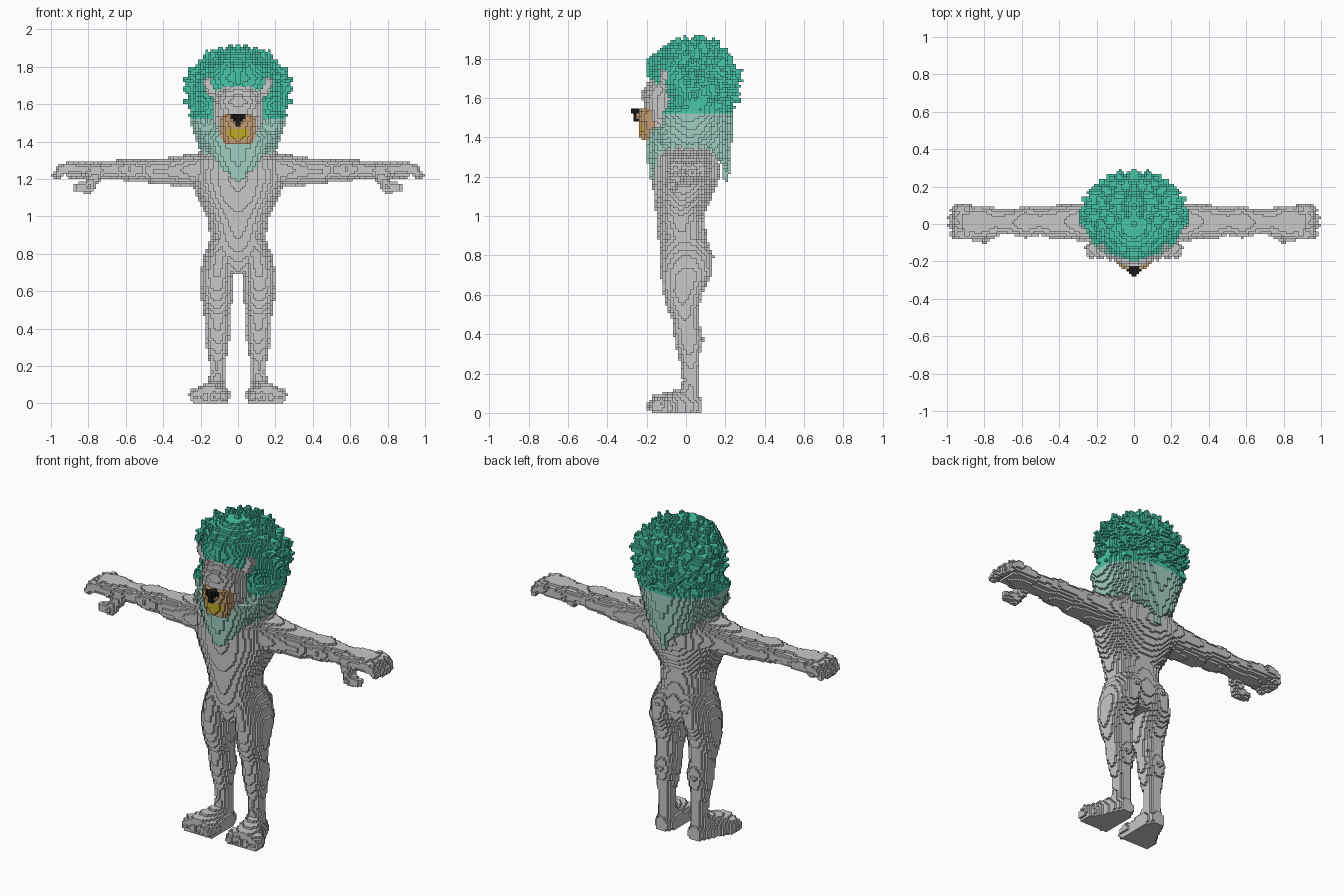
import bpy
import math
import random
from mathutils import Vector

random.seed(4)
STEP = 2 / 150          # edge of one little cube
cells = {}              # (i, j, k) -> part name; later parts replace earlier ones

cube = bpy.data.objects.get("Cube")
if cube:
    bpy.data.objects.remove(cube)


def make_material(name, rgb):
    mat = bpy.data.materials.new(name)
    mat.use_nodes = True
    colour = (*rgb, 1)
    mat.diffuse_color = colour
    mat.node_tree.nodes["Principled BSDF"].inputs["Base Color"].default_value = colour
    return mat


grey = make_material("grey fur", (0.58, 0.58, 0.58))
teal = make_material("teal hair", (0.065, 0.56, 0.39))
pale = make_material("pale teal hair", (0.35, 0.61, 0.53))
tan = make_material("tan muzzle", (0.55, 0.35, 0.17))
yellow = make_material("yellow mouth", (0.52, 0.40, 0.02))
black = make_material("black nose", (0.01, 0.01, 0.01))


# ---- Block sculpting helpers; everything is mirrored across x ----
def index_range(low, high):
    return range(math.floor(low / STEP), math.ceil(high / STEP) + 1)


def centre(i):
    return (i + 0.5) * STEP


def paint(part, i, j, k):
    if k >= 0:
        cells[i, j, k] = part
        cells[-1 - i, j, k] = part


def loft(part, axis, sections):
    """Stack ellipses along an axis: (position, centre u, centre v, radius u, radius v)."""
    u_axis, v_axis = [a for a in range(3) if a != axis]
    for start, end in zip(sections, sections[1:]):
        for n in index_range(start[0], end[0]):
            t = (centre(n) - start[0]) / (end[0] - start[0])
            if not 0 <= t < 1:
                continue
            cu, cv, ru, rv = [a + (b - a) * t for a, b in zip(start[1:], end[1:])]
            for p in index_range(cu - ru, cu + ru):
                for q in index_range(cv - rv, cv + rv):
                    if ((centre(p) - cu) / ru) ** 2 + ((centre(q) - cv) / rv) ** 2 <= 1:
                        cell = [n, n, n]
                        cell[u_axis], cell[v_axis] = p, q
                        paint(part, *cell)


def capsule(part, a, b, ra, rb):
    """Tapered round limb from a to b."""
    a, b = Vector(a), Vector(b)
    line = b - a
    big = max(ra, rb)
    spans = [index_range(min(a[n], b[n]) - big, max(a[n], b[n]) + big) for n in range(3)]
    for i in spans[0]:
        for j in spans[1]:
            for k in spans[2]:
                p = Vector((centre(i), centre(j), centre(k)))
                t = max(0, min(1, (p - a).dot(line) / max(line.length_squared, STEP ** 3)))
                if (p - a - line * t).length <= ra + (rb - ra) * t:
                    paint(part, i, j, k)


# ---- Torso, from crotch to neck ----
loft("torso", 2, [
    (.70, 0, 0, .06, .10), (.80, 0, 0, .14, .125), (.88, 0, -.015, .148, .125),
    (1, 0, -.03, .165, .12), (1.1, 0, -.015, .215, .15), (1.2, 0, 0, .26, .17),
    (1.3, 0, 0, .25, .165), (1.36, 0, .02, .19, .13), (1.4, 0, .02, .12, .1)])

# ---- Legs, with heels, soles and toes ----
loft("legs", 2, [
    (.06, .11, .015, .05, .055), (.16, .11, .025, .042, .045), (.22, .11, .025, .043, .046),
    (.3, .11, .015, .058, .058), (.38, .11, .015, .07, .075), (.46, .11, 0, .068, .068),
    (.54, .112, -.015, .08, .085), (.62, .115, -.015, .087, .105), (.7, .112, 0, .09, .13),
    (.8, .095, .005, .085, .137), (.88, .08, -.01, .068, .11)])
loft("feet", 1, [
    (-.17, .15, .03, .1, .06), (-.1, .145, .03, .095, .075),
    (-.03, .12, .03, .07, .095), (.03, .11, .03, .06, .085), (.075, .11, .03, .04, .05)])
for toe in range(4):
    x = .075 + toe * .05
    capsule("feet", (x, -.13, .045), (x, -.17 + toe * .006, .035), .036, .03)

# ---- Arms, hands, fingers and thumbs ----
loft("arms", 0, [
    (.16, .015, 1.25, .12, .1), (.28, .01, 1.245, .1, .085), (.38, .015, 1.24, .09, .072),
    (.45, .01, 1.24, .085, .07), (.5, .015, 1.245, .075, .06), (.58, .01, 1.25, .085, .062),
    (.66, .01, 1.25, .065, .048), (.74, .01, 1.245, .07, .045)])
loft("hands", 0, [
    (.72, .01, 1.245, .07, .042), (.82, .01, 1.25, .09, .05), (.92, .01, 1.25, .085, .042)])
for finger in range(4):
    y = -.055 + finger * .044
    tip = .978 - abs(finger - 1.5) * .012
    capsule("hands", (.89, y, 1.26), (.94, y, 1.25), .03, .028)
    capsule("hands", (.94, y, 1.25), (tip, y, 1.22), .028, .022)
capsule("hands", (.77, -.045, 1.21), (.8, -.07, 1.155), .035, .032)
capsule("hands", (.8, -.07, 1.155), (.855, -.07, 1.155), .033, .024)

# ---- Mane core ----
loft("mane", 2, [
    (1.3, 0, .02, .12, .17), (1.36, 0, .02, .19, .19), (1.42, 0, .025, .23, .19),
    (1.52, 0, .05, .25, .18), (1.6, 0, .065, .26, .17), (1.68, 0, .03, .25, .2),
    (1.74, 0, .01, .22, .2), (1.8, 0, 0, .19, .17), (1.86, 0, 0, .12, .12),
    (1.89, 0, 0, .06, .07)])

# ---- Hanging strands, longest at the middle of the chest and back ----
STRANDS = 26
for n in range(STRANDS):
    angle = math.pi * (n / (STRANDS - 1) - .5)
    x, y = .225 * math.cos(angle), .02 + .19 * math.sin(angle)
    low = 1.2 + .75 * x + random.uniform(-.015, .03)
    top = 1.42 if y < -.1 else 1.52
    capsule("mane", (x, y, top), (x * .85, y - .005, low), .036, .014)

# ---- Pointed tufts spread evenly over the crown and back ----
TUFTS = 150
heart = Vector((0, .05, 1.66))
for n in range(TUFTS):
    up = 1 - 2 * (n + .5) / TUFTS
    turn = n * math.pi * (3 - math.sqrt(5))
    ring = math.sqrt(1 - up * up)
    way = Vector((abs(ring * math.cos(turn)), ring * math.sin(turn), up))
    if up < -.5 or (way.y < -.35 and up < .35):
        continue
    reach = Vector((way.x * .27, way.y * .215, way.z * .24))
    length = random.uniform(1.02, 1.13)
    capsule("mane", heart + reach * .78, heart + reach * length, .05, .008)

# ---- Fringe over the forehead ----
capsule("mane", (0, -.15, 1.78), (0, -.165, 1.71), .05, .03)
capsule("mane", (.06, -.12, 1.79), (.07, -.145, 1.72), .05, .03)

# ---- Face, brow and ears ----
loft("face", 2, [
    (1.44, 0, -.11, .11, .08), (1.5, 0, -.12, .13, .09), (1.6, 0, -.125, .13, .095),
    (1.66, 0, -.11, .125, .095), (1.7, 0, -.1, .08, .08)])
loft("brow", 2, [
    (1.585, 0, -.14, .11, .07), (1.6, 0, -.15, .125, .08), (1.645, 0, -.14, .12, .08)])
capsule("ears", (.135, -.1, 1.67), (.155, -.105, 1.715), .034, .034)

# ---- Muzzle, mouth and nose ----
loft("muzzle", 2, [
    (1.385, 0, -.18, .07, .05), (1.41, 0, -.175, .085, .06), (1.47, 0, -.17, .1, .07),
    (1.52, 0, -.17, .1, .085), (1.55, 0, -.17, .07, .08)])
loft("mouth", 2, [(1.42, 0, -.195, .05, .05), (1.465, 0, -.195, .065, .05)])
loft("nose", 2, [
    (1.475, 0, -.245, .014, .016), (1.505, 0, -.245, .018, .02),
    (1.525, 0, -.245, .036, .03), (1.55, 0, -.245, .036, .03)])

# The mane turns pale below the cheeks
for cell, part in cells.items():
    if part == "mane" and centre(cell[2]) < 1.52:
        cells[cell] = "lower_mane"

PARTS = {
    "torso": grey, "legs": grey, "feet": grey, "arms": grey, "hands": grey,
    "mane": teal, "lower_mane": pale, "face": grey, "brow": grey, "ears": grey,
    "muzzle": tan, "mouth": yellow, "nose": black}
CORNERS = [(0, 0), (1, 0), (1, 1), (0, 1)]


# ---- Turn the exposed cube sides of each part into a mesh ----
def build(part, material):
    verts, faces = {}, []
    for cell in [c for c, owner in cells.items() if owner == part]:
        for axis in range(3):
            for side in (0, 1):
                neighbour = list(cell)
                neighbour[axis] += 2 * side - 1
                if tuple(neighbour) in cells:
                    continue
                face = []
                for u, v in CORNERS if side else reversed(CORNERS):
                    corner = list(cell)
                    corner[axis] += side
                    corner[(axis + 1) % 3] += u
                    corner[(axis + 2) % 3] += v
                    face.append(verts.setdefault(tuple(corner), len(verts)))
                faces.append(face)
    mesh = bpy.data.meshes.new(part)
    mesh.from_pydata([Vector(v) * STEP for v in verts], [], faces)
    mesh.materials.append(material)
    obj = bpy.data.objects.new(part, mesh)
    bpy.context.collection.objects.link(obj)


for part, material in PARTS.items():
    build(part, material)
